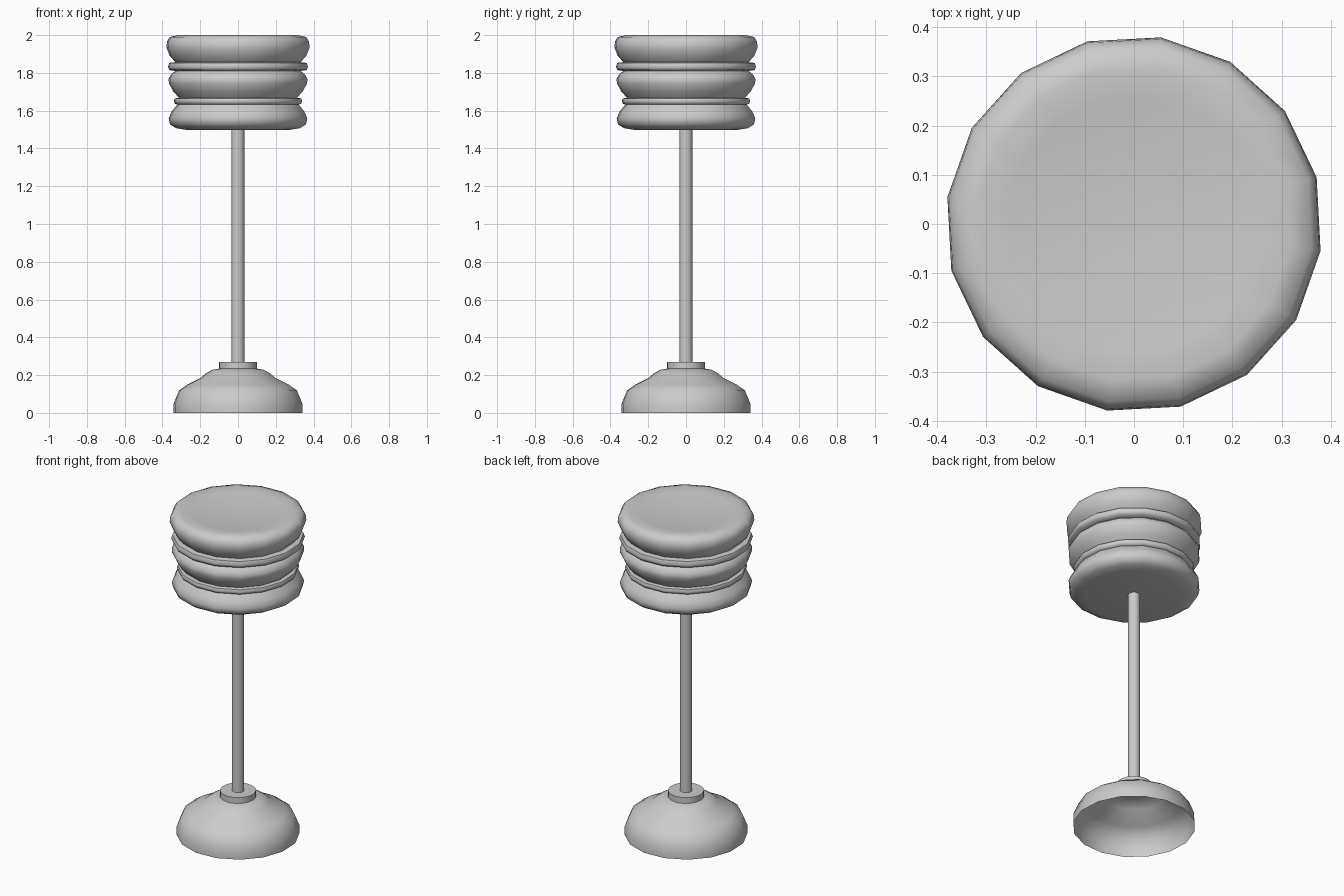
import bpy, bmesh, math

if "Cube" in bpy.data.objects:
    bpy.data.objects.remove(bpy.data.objects["Cube"])

OFFSET = math.radians(14.3)


def lathe(name, profile, sides=16, offset=OFFSET, angle=40):
    """Revolve (radius, z) points around z; radius 0 makes a pole point."""
    bm = bmesh.new()
    rings = []
    for r, z in profile:
        if r == 0:
            rings.append([bm.verts.new((0, 0, z))] * sides)
        else:
            rings.append([bm.verts.new((r * math.cos(offset + 2 * math.pi * i / sides),
                                        r * math.sin(offset + 2 * math.pi * i / sides), z))
                          for i in range(sides)])
    for a, b in zip(rings, rings[1:]):
        for i in range(sides):
            j = (i + 1) % sides
            quad = [a[i], a[j], b[j], b[i]]
            bm.faces.new(list(dict.fromkeys(quad)))
    bm.normal_update()
    mesh = bpy.data.meshes.new(name)
    bm.to_mesh(mesh)
    bm.free()
    obj = bpy.data.objects.new(name, mesh)
    bpy.context.collection.objects.link(obj)
    bpy.ops.object.select_all(action='DESELECT')
    obj.select_set(True)
    bpy.context.view_layer.objects.active = obj
    bpy.ops.object.shade_smooth_by_angle(angle=math.radians(angle))
    return obj


# Hollow domed foot, open underneath
lathe("base", [(0.344, 0), (0.344, 0.05), (0.315, 0.12), (0.27, 0.15), (0.20, 0.185),
               (0.17, 0.21), (0.138, 0.228), (0.095, 0.235)], angle=60)

# Collar and pole
lathe("collar", [(0, 0.23), (0.10, 0.23), (0.10, 0.27), (0, 0.27)], sides=32)
lathe("pole", [(0, 0.25), (0.034, 0.25), (0.034, 1.52), (0, 1.52)], sides=24)

# Three stacked bulges separated by thin beads, slightly dished on top
lathe("shade", [
    (0, 1.497), (0.27, 1.497), (0.33, 1.507), (0.363, 1.527), (0.371, 1.56), (0.355, 1.595), (0.325, 1.632),
    (0.338, 1.637), (0.343, 1.652), (0.338, 1.665), (0.315, 1.668),
    (0.345, 1.70), (0.37, 1.745), (0.371, 1.77), (0.355, 1.795), (0.335, 1.81),
    (0.367, 1.815), (0.375, 1.832), (0.367, 1.853), (0.335, 1.857),
    (0.365, 1.89), (0.383, 1.935), (0.38, 1.965), (0.365, 1.99), (0.32, 2.0), (0.26, 1.993),
    (0.14, 1.982), (0, 1.978)], angle=60)
